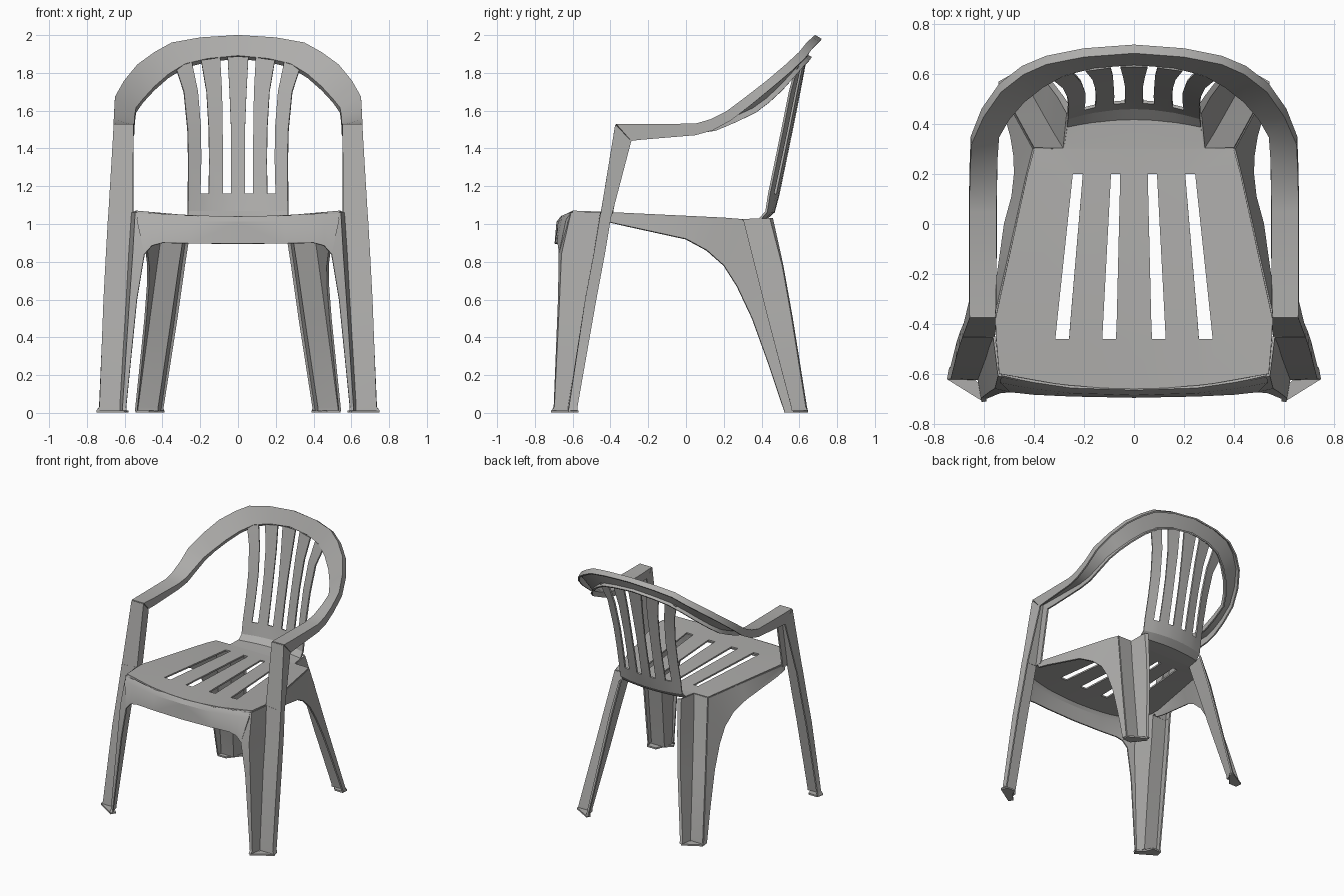
import bpy

plastic = bpy.data.materials.new("grey plastic")
plastic.diffuse_color = (0.42, 0.415, 0.405, 1)


def loft(name, rows, gaps=(), thickness=0.012):
    """Skin rows of points into a half shell, mirror it in x and thicken it.
    gaps holds (row, column) cells that are left open."""
    n = len(rows[0])
    verts = [p for row in rows for p in row]
    faces = []
    for r in range(len(rows) - 1):
        for c in range(n - 1):
            if (r, c) not in gaps:
                i = r * n + c
                faces.append((i, i + 1, i + n + 1, i + n))
    mesh = bpy.data.meshes.new(name)
    mesh.from_pydata(verts, [], faces)
    mesh.materials.append(plastic)
    ob = bpy.data.objects.new(name, mesh)
    bpy.context.collection.objects.link(ob)
    mirror = ob.modifiers.new("mirror", 'MIRROR')
    mirror.use_clip = True
    solid = ob.modifiers.new("thickness", 'SOLIDIFY')
    solid.thickness = thickness
    solid.offset = 0
    bpy.ops.object.select_all(action='DESELECT')
    ob.select_set(True)
    bpy.context.view_layer.objects.active = ob
    bpy.ops.object.convert(target='MESH')
    bpy.ops.object.shade_smooth_by_angle(angle=0.5)
    return ob


# Seat and slatted back: one sheet; each row is
# y, z, edge shift in y, edge shift in z, four slot borders, edge x
shell = [
    (-.660, 1.035, .06, .030, .075, .127, .262, .320, .540),
    (-.460, 1.035, .00, .025, .072, .127, .260, .315, .552),
    (-.380, 1.034, .00, .022, .069, .123, .254, .307, .555),
    (.200, 1.025, .00, .003, .055, .092, .205, .245, .427),
    (.300, 1.020, .00, .000, .050, .090, .200, .240, .400),
    (.302, 1.020, .00, .000, .048, .088, .190, .235, .280),
    (.420, 1.025, -.03, .000, .042, .083, .170, .215, .268),
    (.465, 1.065, -.04, .000, .040, .080, .160, .205, .265),
    (.490, 1.160, -.05, .000, .037, .080, .155, .200, .265),
    (.525, 1.330, -.05, .000, .036, .080, .153, .196, .263),
    (.560, 1.500, -.05, .000, .037, .082, .155, .197, .267),
    (.600, 1.700, -.05, .000, .045, .085, .167, .213, .287),
    (.635, 1.885, -.05, -.055, .055, .095, .195, .245, .330),
]
rows = []
for y, z, dy, dz, *xs in shell:
    edge = xs[-1]
    rows.append([(x, y + dy * (x / edge) ** 2, z + dz * (x / edge) ** 2)
                 for x in [0] + xs])
slot_rows = [1, 2, 8, 9, 10, 11]
loft("seat_and_back", rows, {(r, c) for r in slot_rows for c in (1, 3)})

# Curved front apron under the seat edge
top = [(0, -.66, 1.035), (.25, -.652, 1.041), (.40, -.63, 1.05),
       (.46, -.618, 1.055), (.53, -.602, 1.06)]
mid = [(0, -.68, 1.01), (.25, -.672, 1.01), (.40, -.655, 1.02),
       (.46, -.645, 1.02), (.535, -.63, 1.02)]
low = [(0, -.69, .895), (.25, -.685, .897), (.40, -.678, .90),
       (.455, -.672, .885), (.495, -.668, .84)]
loft("front_apron", [top, mid, low])

# Front legs: stepped section from outer flange to inner lip
loft("front_leg", [
    [(.675, -.395, 1.05), (.683, -.45, 1.05), (.560, -.45, 1.06),
     (.540, -.605, 1.06), (.465, -.62, 1.055)],
    [(.690, -.43, .84), (.695, -.485, .84), (.575, -.485, .84),
     (.553, -.655, .84), (.495, -.668, .84)],
    [(.705, -.475, .60), (.708, -.53, .60), (.588, -.53, .60),
     (.570, -.665, .60), (.535, -.672, .60)],
    [(.730, -.575, .03), (.730, -.615, .03), (.622, -.62, .03),
     (.607, -.693, .03), (.592, -.695, .03)],
    [(.735, -.575, .01), (.745, -.620, .01), (.622, -.62, .01),
     (.607, -.708, .01), (.590, -.705, .01)],
])

# Arm posts: channel rising from the front legs to the arms
loft("arm_post", [
    [(.675, -.395, 1.04), (.683, -.45, 1.04), (.560, -.45, 1.04), (.560, -.39, 1.04)],
    [(.650, -.29, 1.44), (.655, -.37, 1.525), (.557, -.37, 1.525), (.560, -.31, 1.46)],
])

# Side aprons running down into the outer faces of the back legs
crease = [(.555, -.43, 1.055), (.555, -.38, 1.052), (.47, 0, 1.035), (.43, .18, 1.026),
          (.40, .30, 1.02), (.433, .36, .78), (.471, .43, .50),
          (.505, .495, .25), (.537, .557, .01)]
front_edge = [(.562, -.41, 1.01), (.56, -.32, .99), (.515, 0, .92), (.485, .11, .86),
              (.475, .20, .78), (.477, .27, .67), (.490, .35, .50),
              (.515, .44, .25), (.540, .52, .01)]
loft("side_apron", [crease, front_edge])

# Back legs: rear face, step and inner lip
loft("back_leg", [
    [(.40, .30, 1.02), (.280, .30, 1.02), (.265, .44, 1.03), (.245, .455, 1.03)],
    [(.433, .36, .78), (.317, .36, .78), (.302, .505, .78), (.283, .51, .78)],
    [(.471, .43, .50), (.357, .43, .50), (.340, .555, .50), (.322, .56, .50)],
    [(.535, .553, .03), (.427, .555, .03), (.410, .63, .03), (.395, .635, .03)],
    [(.540, .557, .01), (.427, .555, .01), (.412, .64, .01), (.393, .64, .01)],
])

# Flat feet
loft("front_foot", [
    [(.735, -.57, .007), (.748, -.622, .007), (.600, -.714, .007)],
    [(.660, -.57, .007), (.640, -.620, .007), (.580, -.680, .007)]])
loft("back_foot", [
    [(.540, .52, .007), (.543, .57, .007), (.410, .645, .007)],
    [(.470, .52, .007), (.445, .55, .007), (.390, .62, .007)]])

# Armrests and top rail: outer edge, inner edge, flange direction
rail = [
    ((.655, -.37, 1.525), (.557, -.37, 1.525), (0, .08, -.085)),
    ((.655, -.25, 1.525), (.556, -.25, 1.522), (0, 0, -.080)),
    ((.655, .05, 1.527), (.555, .05, 1.518), (0, 0, -.057)),
    ((.654, .13, 1.550), (.554, .15, 1.532), (0, .01, -.055)),
    ((.652, .22, 1.595), (.552, .25, 1.570), (0, .02, -.045)),
    ((.648, .32, 1.670), (.545, .35, 1.615), (0, .03, -.035)),
    ((.600, .43, 1.755), (.505, .42, 1.665), (.005, .03, -.03)),
    ((.530, .53, 1.840), (.445, .49, 1.730), (.005, .03, -.03)),
    ((.440, .60, 1.905), (.370, .55, 1.795), (.005, .03, -.028)),
    ((.350, .64, 1.955), (.280, .60, 1.850), (0, .03, -.025)),
    ((.200, .67, 1.982), (.160, .63, 1.878), (0, .03, -.022)),
    ((0, .685, 1.995), (0, .642, 1.893), (0, .03, -.02)),
]
rows = []
for o, i, f in rail:
    rows.append([tuple(a + .7 * b for a, b in zip(i, f)), i, o,
                 tuple(a + b for a, b in zip(o, f))])
loft("arm_and_top_rail", rows)
